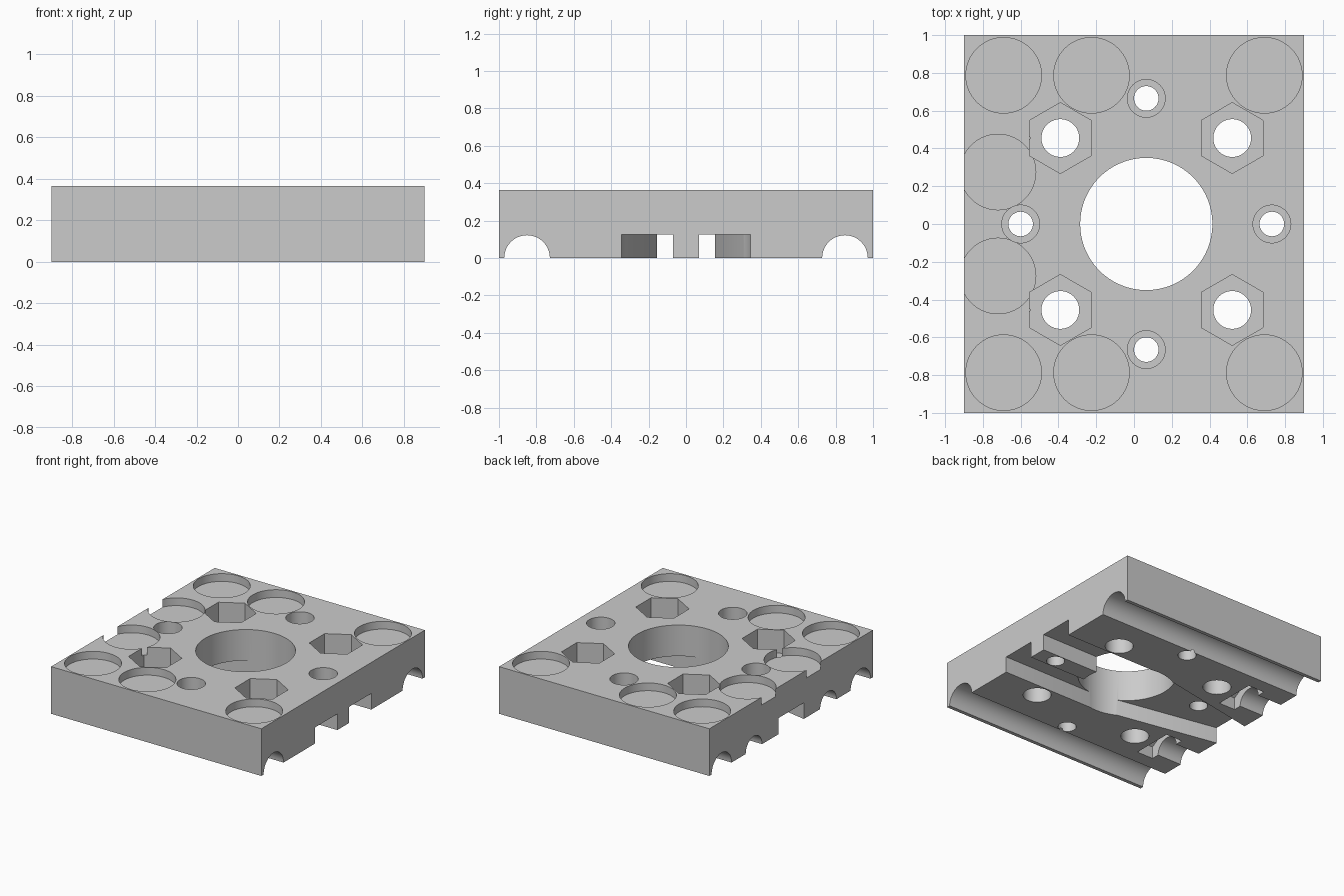
import bpy, bmesh, math
from mathutils import Matrix

if "Cube" in bpy.data.objects:
    bpy.data.objects.remove(bpy.data.objects["Cube"])

TOP = 0.365      # plate thickness
SLOT = 0.125     # depth of the underside channels


def prism(name, points, z0, z1):
    """Extrude an xy outline from z0 to z1."""
    bm = bmesh.new()
    face = bm.faces.new([bm.verts.new((x, y, z0)) for x, y in points])
    top = bmesh.ops.extrude_face_region(bm, geom=[face])["geom"]
    for v in top:
        if isinstance(v, bmesh.types.BMVert):
            v.co.z = z1
    bmesh.ops.recalc_face_normals(bm, faces=bm.faces)
    mesh = bpy.data.meshes.new(name)
    bm.to_mesh(mesh)
    bm.free()
    obj = bpy.data.objects.new(name, mesh)
    bpy.context.collection.objects.link(obj)
    return obj


def ring(x, y, r, n=64, turn=0.0):
    return [(x + r * math.cos(turn + 2 * math.pi * i / n),
             y + r * math.sin(turn + 2 * math.pi * i / n)) for i in range(n)]


def rect(x0, x1, y0, y1):
    return [(x0, y0), (x1, y0), (x1, y1), (x0, y1)]


plate = prism("mounting_plate", rect(-0.9, 0.9, -1, 1), 0, TOP)
bpy.context.view_layer.objects.active = plate


def cut(cutter):
    cutter.hide_render = True
    mod = plate.modifiers.new("cut", 'BOOLEAN')
    mod.operation = 'DIFFERENCE'
    mod.solver = 'EXACT'
    mod.object = cutter
    bpy.ops.object.modifier_apply(modifier=mod.name)
    bpy.data.objects.remove(cutter)


def cut_z(points, z0=-0.1, z1=TOP + 0.1):
    cut(prism("cutter", points, z0, z1))


def cut_x(y, r, x0, x1, n=48):
    """Cut a bar lying along x on the z = 0 plane."""
    bar = prism("cutter", ring(0, 0, r, n), x0, x1)
    # local z becomes x, local x becomes -z, so a hexagon corner points up
    bar.data.transform(Matrix.Translation((0, y, 0)) @ Matrix.Rotation(math.pi / 2, 4, 'Y'))
    cut(bar)


# underside belt channel: wide at the right, tapering to the left
cut_z([(1, -0.345), (1, -0.07), (0.3, -0.07), (0.3, 0.07), (1, 0.07), (1, 0.345),
       (0.1, 0.345), (-0.9, 0.155), (-1, 0.155), (-1, -0.155), (-0.9, -0.155),
       (0.1, -0.345)], -0.1, SLOT)

# big central bore
cut_z(ring(0.065, 0, 0.35, 96))

for s in (-1, 1):
    # rod grooves along the full length
    cut_x(s * 0.85, 0.122, -1, 1)
    # tension screw grooves with nut traps at the left end
    cut_x(s * 0.455, 0.1, -1, -0.6)
    cut_x(s * 0.455, 0.1875, -0.69, -0.55, 6)
    # nut pockets with through holes
    for x in (-0.39, 0.52):
        cut_z(ring(x, s * 0.455, 0.1875, 6, math.pi / 2), 0.185)
        cut_z(ring(x, s * 0.455, 0.1))
    # shallow round recesses, the last pair breaking out of the left edge
    for x, y in ((-0.69, 0.787), (-0.225, 0.787), (0.69, 0.787), (-0.72, 0.275)):
        cut_z(ring(x, s * y, 0.2), TOP - 0.06)

# four counterbored screw holes around the bore
for x, y in ((0.065, 0.665), (0.065, -0.665), (-0.6, 0), (0.73, 0)):
    cut_z(ring(x, y, 0.1, 48), 0.2)
    cut_z(ring(x, y, 0.065, 48))

plate.select_set(True)
bpy.ops.object.shade_smooth_by_angle(angle=math.radians(20))
